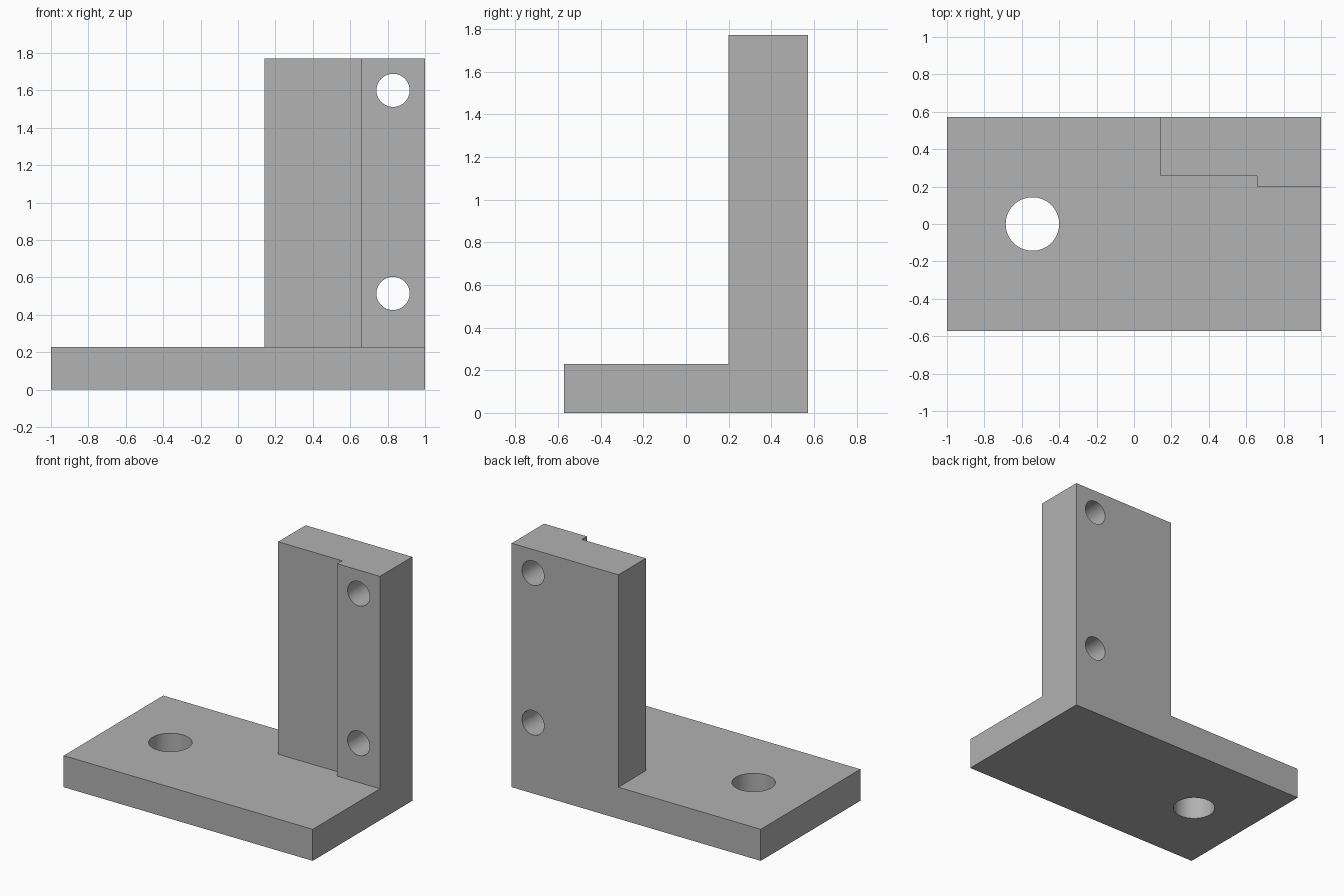
import bpy
import bmesh
import math
from mathutils import Matrix

cube = bpy.data.objects.get("Cube")
if cube:
    bpy.data.objects.remove(cube, do_unlink=True)

# Main dimensions
HALF_X, HALF_Y = 1.0, 0.571
BASE_TOP, TOP = 0.229, 1.771
UPRIGHT_X, RAIL_X = 0.143, 0.657
PANEL_Y, RAIL_Y = 0.257, 0.2

grey = bpy.data.materials.new("plain grey")
grey.use_nodes = True
colour = (0.445, 0.445, 0.445, 1)
grey.diffuse_color = colour
grey.node_tree.nodes["Principled BSDF"].inputs["Base Color"].default_value = colour


def add_object(name, bm):
    bmesh.ops.recalc_face_normals(bm, faces=bm.faces)
    mesh = bpy.data.meshes.new(name)
    bm.to_mesh(mesh)
    bm.free()
    mesh.materials.append(grey)
    obj = bpy.data.objects.new(name, mesh)
    bpy.context.collection.objects.link(obj)
    return obj


def prism(name, outline, z0, z1):
    """Extrude a plan outline from z0 up to z1."""
    bm = bmesh.new()
    face = bm.faces.new([bm.verts.new((x, y, z0)) for x, y in outline])
    result = bmesh.ops.extrude_face_region(bm, geom=[face])
    verts = [v for v in result["geom"] if isinstance(v, bmesh.types.BMVert)]
    bmesh.ops.translate(bm, verts=verts, vec=(0, 0, z1 - z0))
    return add_object(name, bm)


def drill(name, radius, centre, axis):
    bm = bmesh.new()
    matrix = Matrix.Translation(centre)
    if axis == "Y":
        matrix = matrix @ Matrix.Rotation(math.pi / 2, 4, "X")
    bmesh.ops.create_cone(bm, cap_ends=True, segments=64, radius1=radius,
                          radius2=radius, depth=1, matrix=matrix)
    obj = add_object(name, bm)
    obj.hide_render = True
    return obj


def combine(target, other, operation):
    mod = target.modifiers.new(operation.lower(), "BOOLEAN")
    mod.object, mod.operation, mod.solver = other, operation, "EXACT"
    bpy.context.view_layer.objects.active = target
    bpy.ops.object.modifier_apply(modifier=mod.name)
    bpy.data.objects.remove(other, do_unlink=True)


# Base plate and the stepped upright with its raised rail
bracket = prism("angle_bracket", [(-HALF_X, -HALF_Y), (HALF_X, -HALF_Y),
                                  (HALF_X, HALF_Y), (-HALF_X, HALF_Y)], 0, BASE_TOP)
upright = prism("upright", [(UPRIGHT_X, HALF_Y), (UPRIGHT_X, PANEL_Y),
                            (RAIL_X, PANEL_Y), (RAIL_X, RAIL_Y),
                            (HALF_X, RAIL_Y), (HALF_X, HALF_Y)], 0, TOP)
combine(bracket, upright, "UNION")

# Mounting hole through the base, two bolt holes through the rail
combine(bracket, drill("base_hole", 0.143, (-0.543, 0, 0), "Z"), "DIFFERENCE")
for z in (0.514, 1.6):
    combine(bracket, drill("bolt_hole", 0.0886, (0.829, 0.4, z), "Y"), "DIFFERENCE")

# Merge flush faces, then smooth only the hole walls
bm = bmesh.new()
bm.from_mesh(bracket.data)
bmesh.ops.dissolve_limit(bm, angle_limit=math.radians(1), verts=bm.verts, edges=bm.edges)
bm.to_mesh(bracket.data)
bm.free()
bpy.ops.object.select_all(action="DESELECT")
bracket.select_set(True)
bpy.context.view_layer.objects.active = bracket
bpy.ops.object.shade_smooth_by_angle(angle=math.radians(30))
